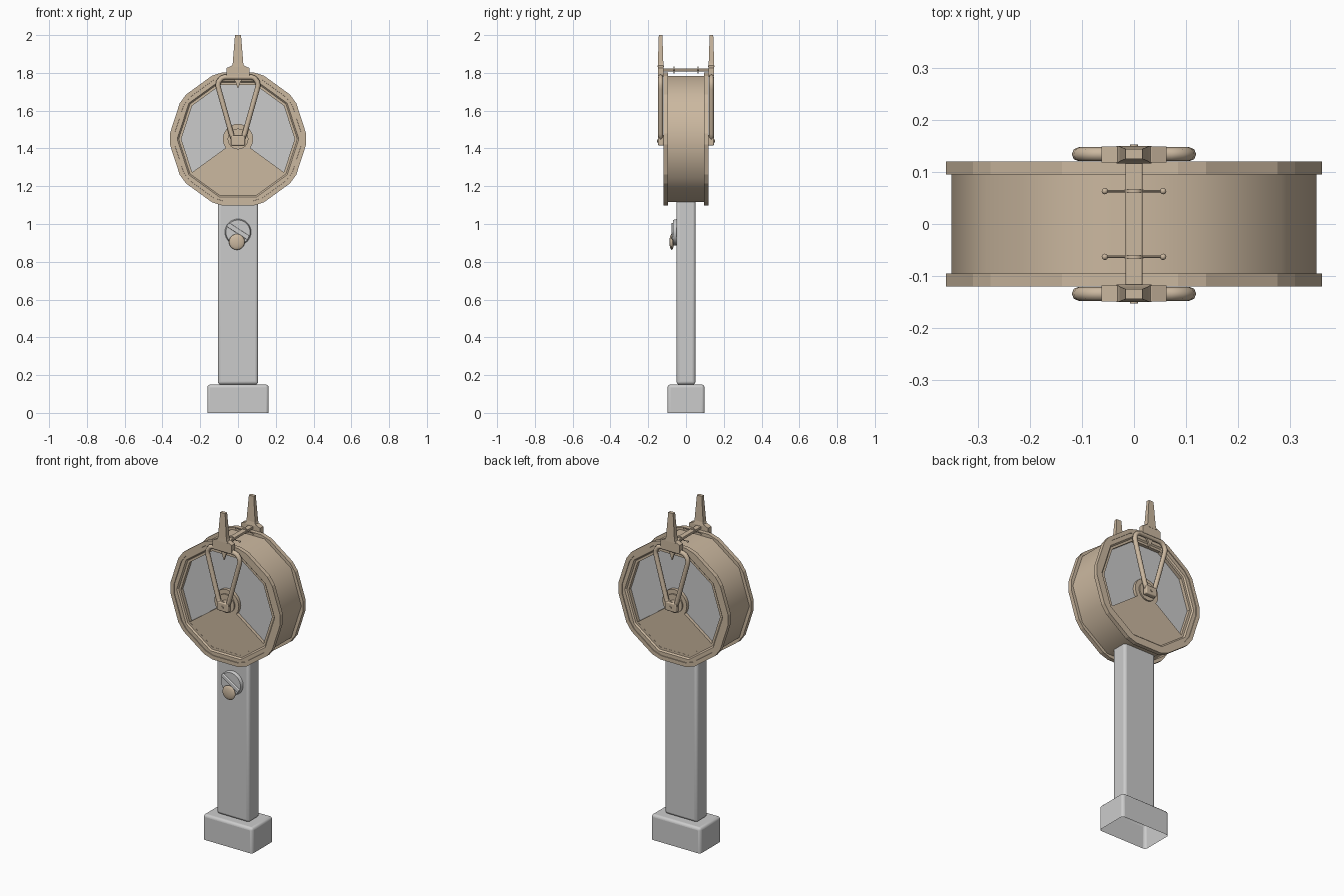
import bpy, bmesh, math
from mathutils import Vector, Matrix

if "Cube" in bpy.data.objects:
    bpy.data.objects.remove(bpy.data.objects["Cube"])

CZ = 1.45  # drum centre height
brass = bpy.data.materials.new("brass")
brass.diffuse_color = (0.60, 0.48, 0.35, 1)
brass.use_nodes = True
brass.node_tree.nodes["Principled BSDF"].inputs["Base Color"].default_value = brass.diffuse_color


def finish(bm, name, mat=None, smooth=None, bevel=0):
    bmesh.ops.recalc_face_normals(bm, faces=bm.faces)
    me = bpy.data.meshes.new(name)
    bm.to_mesh(me)
    bm.free()
    ob = bpy.data.objects.new(name, me)
    bpy.context.collection.objects.link(ob)
    if mat:
        me.materials.append(mat)
    if bevel:
        m = ob.modifiers.new("bevel", 'BEVEL')
        m.width, m.segments, m.limit_method = bevel, 3, 'ANGLE'
    if smooth:
        bpy.ops.object.select_all(action='DESELECT')
        ob.select_set(True)
        bpy.context.view_layer.objects.active = ob
        bpy.ops.object.shade_smooth_by_angle(angle=math.radians(smooth))
    return ob


def box(name, lo, hi, mat=None, bevel=0, open_bottom=False):
    bm = bmesh.new()
    lo, hi = Vector(lo), Vector(hi)
    bmesh.ops.create_cube(bm, size=1, matrix=Matrix.Translation((lo + hi) / 2) @ Matrix.Diagonal((*(hi - lo), 1)))
    ob = finish(bm, name, mat, 40 if bevel else None, bevel)
    if open_bottom:
        bm = bmesh.new()
        bm.from_mesh(ob.data)
        bmesh.ops.delete(bm, geom=[min(bm.faces, key=lambda f: f.calc_center_median().z)], context='FACES')
        bm.to_mesh(ob.data)
        bm.free()
    return ob


def plate(name, pts, y0, y1, mat=None, smooth=None):
    """Flat outline in x,z extruded from y0 to y1."""
    bm = bmesh.new()
    f = bm.faces.new([bm.verts.new((x, y0, z)) for x, z in pts])
    new = bmesh.ops.extrude_face_region(bm, geom=[f])["geom"]
    bmesh.ops.translate(bm, vec=(0, y1 - y0, 0), verts=[v for v in new if isinstance(v, bmesh.types.BMVert)])
    return finish(bm, name, mat, smooth)


def ring(name, profile, angles, mat=None, smooth=None):
    """Closed r,y profile swept round the drum axis through the given angles."""
    bm = bmesh.new()
    rows = [[bm.verts.new((r * math.cos(a), y, CZ + r * math.sin(a))) for r, y in profile] for a in angles]
    n, k = len(rows), len(profile)
    for i in range(n):
        a, b = rows[i], rows[(i + 1) % n]
        for j in range(k):
            bm.faces.new((a[j], a[(j + 1) % k], b[(j + 1) % k], b[j]))
    return finish(bm, name, mat, smooth)


def rod(name, p, q, r, mat=None, seg=16, r2=None, bevel=0):
    p, q = Vector(p), Vector(q)
    bm = bmesh.new()
    m = Matrix.Translation((p + q) / 2) @ (q - p).to_track_quat('Z', 'Y').to_matrix().to_4x4()
    bmesh.ops.create_cone(bm, cap_ends=True, segments=seg, radius1=r, radius2=r if r2 is None else r2,
                          depth=(q - p).length, matrix=m)
    return finish(bm, name, mat, 40, bevel)


def ball(name, p, r, mat, sy=1):
    bm = bmesh.new()
    bmesh.ops.create_uvsphere(bm, u_segments=20, v_segments=12, radius=r,
                              matrix=Matrix.Translation(p) @ Matrix.Diagonal((1, sy, 1, 1)))
    return finish(bm, name, mat, 60)


def polar(r, deg):
    a = math.radians(deg)
    return (r * math.cos(a), CZ + r * math.sin(a))


# pedestal
box("base", (-.162, -.098, 0), (.162, .098, .15), bevel=.015, open_bottom=True)
box("column", (-.107, -.05, .15), (.107, .05, 1.14), bevel=.015)

# round control on the column
rod("control_disc", (0, -.048, .957), (0, -.068, .957), .07, seg=32, r2=.064)
bar = box("control_bar", (-.066, -.076, -.012), (.066, -.06, .012), bevel=.004)
bar.location.z, bar.rotation_euler.y = .962, math.radians(33)
ball("control_knob", (-.006, -.076, .905), .042, brass, .28)
rod("control_stem", (-.006, -.045, .905), (-.006, -.08, .905), .018, brass)

# ten-sided drum
deca = [math.radians(36 * i) for i in range(10)]
chamfered = [math.radians(36 * i + d) for i in range(10) for d in (-4.5, 4.5)]
ring("drum_body", [(.35, -.1), (.35, .1), (.33, .1), (.33, -.1)], deca, brass, 40)

for s, side in ((-1, "front"), (1, "back")):
    # rim, stepped window frame and glass
    ring(side + "_rim", [(.362, s * .095), (.362, s * .12), (.338, s * .12), (.335, s * .095)], chamfered, brass)
    ring(side + "_frame", [(.345, s * .09), (.345, s * .116), (.322, s * .116), (.314, s * .108),
                           (.30, s * .108), (.30, s * .085)], deca, brass)
    plate(side + "_glass", [polar(.32, 36 * i) for i in range(10)], s * .082, s * .088)
    # lower panel with hub
    hub = [polar(.08, 324 + i * 252 / 20) for i in range(21)]
    plate(side + "_lower_panel", [polar(.303, d) for d in (216, 252, 288, 324)] + hub, s * .085, s * .107, brass, 30)
    rod(side + "_hub_boss", (0, s * .1, CZ), (0, s * .115, CZ), .055, brass, 24)
    rod(side + "_axle", (0, s * .1, CZ), (0, s * .14, CZ), .022, brass)
    box(side + "_pivot_block", (min(-.037, .037), min(s * .118, s * .148), 1.415),
        (.037, max(s * .118, s * .148), 1.468), brass, .006)
    rod(side + "_pivot_pin", (0, s * .14, 1.44), (0, s * .153, 1.44), .008, brass, 12)

    # triangular lever loop
    half = [(.026, 1.45), (.036, 1.48), (.102, 1.715), (.106, 1.735), (.103, 1.752), (.088, 1.772), (.07, 1.778)]
    path = half + [(-x, z) for x, z in reversed(half)]
    cu = bpy.data.curves.new(side + "_lever_loop", 'CURVE')
    cu.dimensions, cu.bevel_depth, cu.bevel_resolution = '3D', .0135, 2
    sp = cu.splines.new('POLY')
    sp.points.add(len(path) - 1)
    for p, (x, z) in zip(sp.points, path):
        p.co = (x, s * .134, z, 1)
    sp.use_cyclic_u = True
    cu.materials.append(brass)
    bpy.context.collection.objects.link(bpy.data.objects.new(side + "_lever_loop", cu))

    # grip, its shoulder block and the pointer
    plate(side + "_shoulder", [(-.062, 1.78), (.062, 1.78), (.062, 1.825), (.034, 1.838), (-.034, 1.838),
                               (-.062, 1.825)], s * .118, s * .149, brass)
    bm = bmesh.new()
    rows = []
    for z, x, ya, yb in ((1.83, .034, .116, .15), (1.85, .028, .12, .149), (2.0, .016, .125, .144)):
        rows.append([bm.verts.new((a, s * b, z)) for a, b in ((-x, ya), (x, ya), (x, yb), (-x, yb))])
    for a, b in zip(rows, rows[1:]):
        for j in range(4):
            bm.faces.new((a[j], a[(j + 1) % 4], b[(j + 1) % 4], b[j]))
    bm.faces.new(rows[0])
    bm.faces.new(rows[-1])
    finish(bm, side + "_grip", brass)
    plate(side + "_pointer", [(-.035, 1.785), (.035, 1.785), (.012, 1.75), (0, 1.715), (-.012, 1.75)],
          s * .124, s * .134, brass)

    # small pins across the connecting bar
    rod(side + "_pin", (-.055, s * .063, 1.815), (.055, s * .063, 1.815), .0025, brass, 8)
    rod(side + "_collar", (0, s * .060, 1.815), (0, s * .066, 1.815), .018, brass, 12)
    for x in (-.056, .056):
        ball(side + "_pin_end", (x, s * .063, 1.815), .006, brass)

# bar joining both levers over the drum
box("connecting_bar", (-.016, -.125, 1.808), (.016, .125, 1.823), brass, .003)
